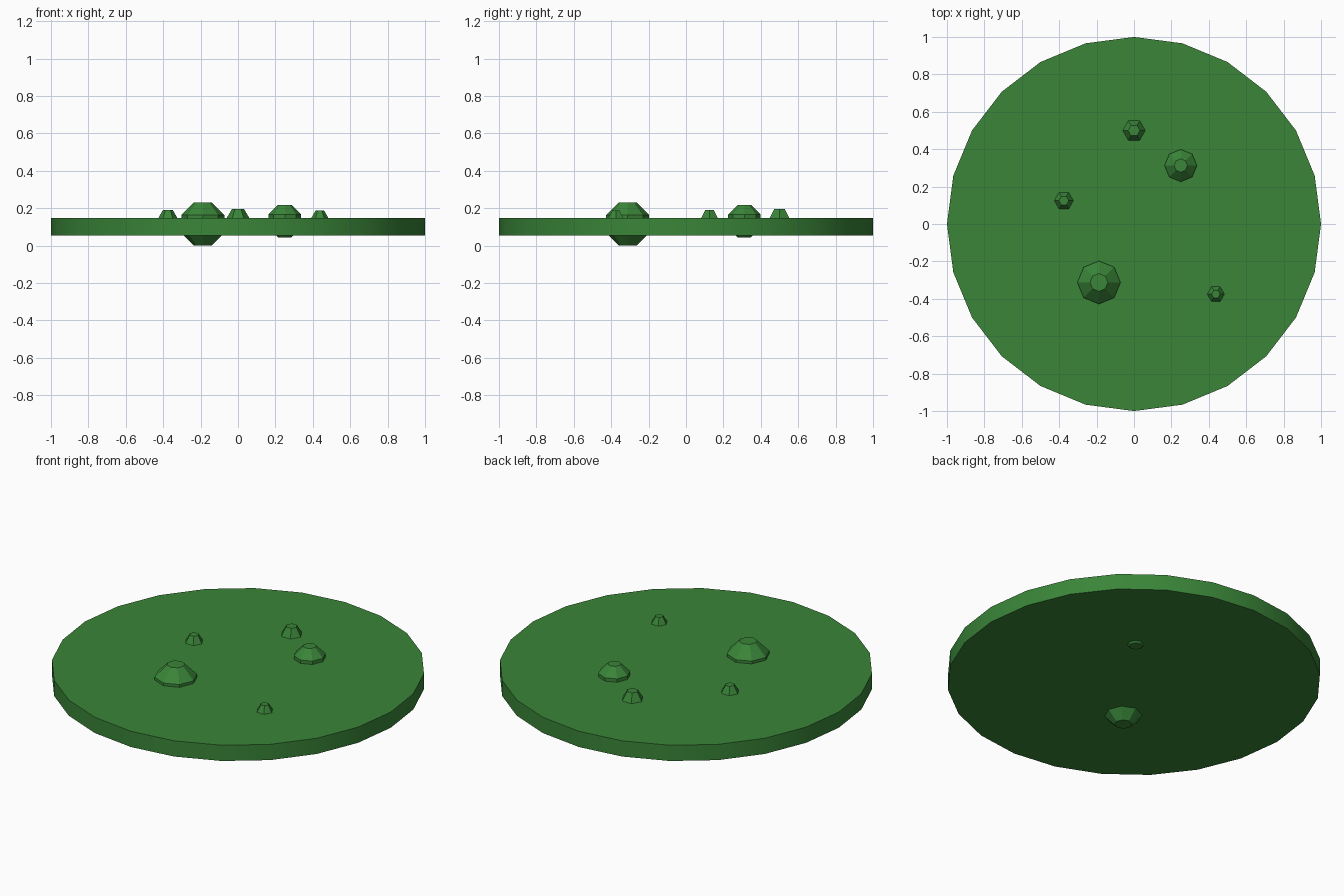
import bpy, bmesh, math

if "Cube" in bpy.data.objects:
    bpy.data.objects.remove(bpy.data.objects["Cube"])

green = bpy.data.materials.new("leaf_green")
green.diffuse_color = (0.042, 0.235, 0.040, 1.0)
green.use_nodes = True
green.node_tree.nodes["Principled BSDF"].inputs["Base Color"].default_value = green.diffuse_color

DISC_TOP, DISC_BOTTOM = 0.147, 0.054


def lathe(name, sides, profile, location):
    """Closed solid of revolution from (radius, z) rings, listed bottom to top."""
    bm = bmesh.new()
    rings = []
    for r, z in profile:
        rings.append([bm.verts.new((r * math.cos(2 * math.pi * i / sides),
                                    r * math.sin(2 * math.pi * i / sides), z))
                      for i in range(sides)])
    for low, high in zip(rings, rings[1:]):
        for i in range(sides):
            j = (i + 1) % sides
            bm.faces.new((low[i], low[j], high[j], high[i]))
    bm.faces.new(rings[0][::-1])
    bm.faces.new(rings[-1])
    mesh = bpy.data.meshes.new(name)
    bm.to_mesh(mesh)
    bm.free()
    mesh.materials.append(green)
    obj = bpy.data.objects.new(name, mesh)
    obj.location = location
    bpy.context.collection.objects.link(obj)
    return obj


def ball_profile(radius, angles):
    """Rings of a blunt-ended ball, by angle from the lower pole."""
    return [(radius * math.sin(math.radians(a)), -radius * math.cos(math.radians(a)))
            for a in angles]


# Round slab with smooth rim
disc = lathe("disc", 24, [(1, DISC_BOTTOM), (1, DISC_TOP)], (0, 0, 0))
bpy.context.view_layer.objects.active = disc
disc.select_set(True)
bpy.ops.object.shade_smooth_by_angle(angle=math.radians(30))
disc.select_set(False)

# Large eight-sided lumps, sunk through the slab
for name, x, y, z, r in (("large_lump", -0.1875, -0.3125, 0.1155, 0.125),
                         ("medium_lump", 0.25, 0.3125, 0.131, 0.0938)):
    lathe(name, 8, ball_profile(r, (22.5, 67.5, 112.5, 157.5)), (x, y, z))

# Small six-sided bumps, half buried in the top
for name, x, y, z, r in (("back_bump", 0, 0.5, 0.142, 0.0635),
                         ("left_bump", -0.375, 0.125, 0.144, 0.053),
                         ("right_bump", 0.4375, -0.375, 0.147, 0.046)):
    lathe(name, 6, ball_profile(r, (30, 90, 150)), (x, y, z))
